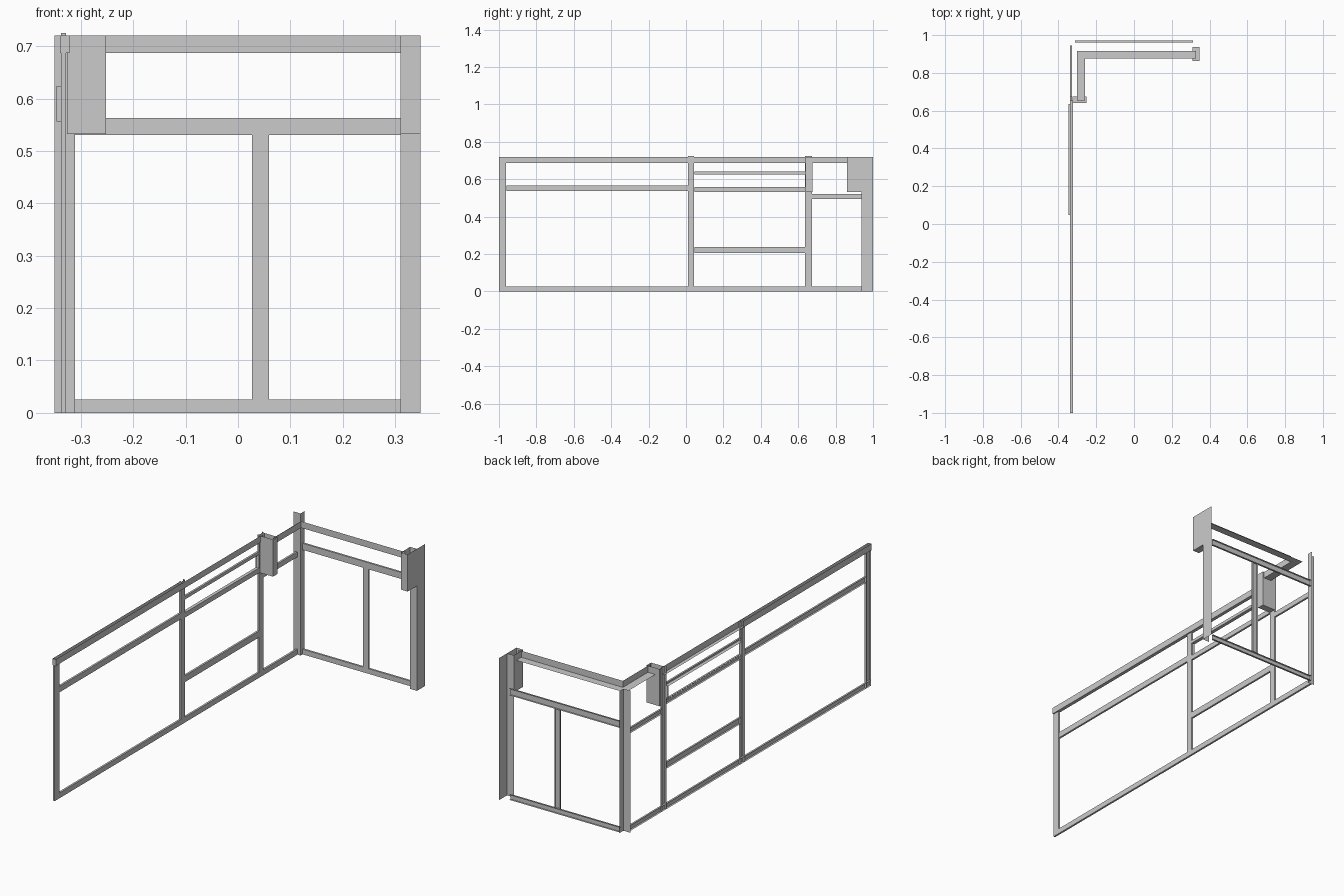
import bpy

if "Cube" in bpy.data.objects:
    bpy.data.objects.remove(bpy.data.objects["Cube"])

# Corner order: index = 4*x + 2*y + z
SIDES = {"L": (0, 1, 3, 2), "R": (4, 6, 7, 5), "F": (0, 4, 5, 1),
         "B": (2, 3, 7, 6), "D": (0, 2, 6, 4), "U": (1, 5, 7, 3)}


def shell(name, x, y, z, sides):
    """Box that keeps only the named sides: Left Right Front Back Down Up."""
    pts = [(a, b, c) for a in x for b in y for c in z]
    me = bpy.data.meshes.new(name)
    me.from_pydata(pts, [], [SIDES[s] for s in sides])
    used = {i for s in sides for i in SIDES[s]}
    if len(used) < 8:
        import bmesh
        bm = bmesh.new()
        bm.from_mesh(me)
        bmesh.ops.delete(bm, geom=[v for v in bm.verts if not v.link_faces], context="VERTS")
        bm.to_mesh(me)
        bm.free()
    ob = bpy.data.objects.new(name, me)
    bpy.context.collection.objects.link(ob)
    return ob


# Long side wall: channels open to the outside
WX = (-0.338, -0.328)
for name, y, z in [
    ("side_sill", (-1.0, 0.945), (0.0, 0.027)),
    ("front_bay_rail", (-0.96, 0.012), (0.537, 0.567)),
    ("middle_bay_low_rail", (0.045, 0.637), (0.205, 0.237)),
    ("middle_bay_mid_rail", (0.045, 0.637), (0.532, 0.557)),
    ("middle_bay_high_rail", (0.045, 0.637), (0.624, 0.64)),
    ("back_bay_rail", (0.672, 0.945), (0.495, 0.521)),
]:
    shell(name, WX, y, z, "RUD")
for name, y, top in [("side_post_front", (-1.0, -0.962), 0.687),
                     ("side_post_middle", (0.012, 0.043), 0.725),
                     ("side_post_back", (0.637, 0.674), 0.725)]:
    shell(name, WX, y, (0.0, top), "RFB")

# Top rail of the side wall
shell("side_top_rail_front", (-0.34, -0.322), (-1.0, 0.03), (0.687, 0.72), "LRFD")
shell("side_top_rail_back", (-0.34, -0.322), (0.03, 0.655), (0.687, 0.72), "RD")

# Thin reveal around the small upper window
shell("window_reveal", (-0.346, -0.338), (0.047, 0.634), (0.556, 0.624), "FBUD")

# Back wall channels
BY = (0.961, 0.971)
shell("back_sill", (-0.312, 0.312), BY, (0.0, 0.026), "FUD")
shell("back_rail", (-0.312, 0.312), BY, (0.53, 0.563), "FUD")
shell("back_mullion", (0.027, 0.059), BY, (0.026, 0.53), "FLR")

# Corner posts: two plates each
shell("corner_post", (-0.35, -0.311), (0.945, 0.975), (0.0, 0.72), "FR")
shell("end_post", (0.31, 0.348), (0.937, 1.0), (0.0, 0.72), "FR")

# Soffit running round the corner: inner fascia and underside
shell("soffit_side", (-0.302, -0.26), (0.655, 0.877), (0.687, 0.72), "RD")
shell("soffit_back", (-0.302, 0.328), (0.877, 0.917), (0.687, 0.72), "D")
shell("soffit_back_fascia", (-0.26, 0.328), (0.877, 0.917), (0.687, 0.72), "F")

# Open-topped casings at both ends of the soffit
shell("casing_side", (-0.326, -0.252), (0.64, 0.676), (0.532, 0.72), "LRFBD")
shell("casing_end", (0.31, 0.348), (0.862, 0.937), (0.532, 0.72), "LRFD")
